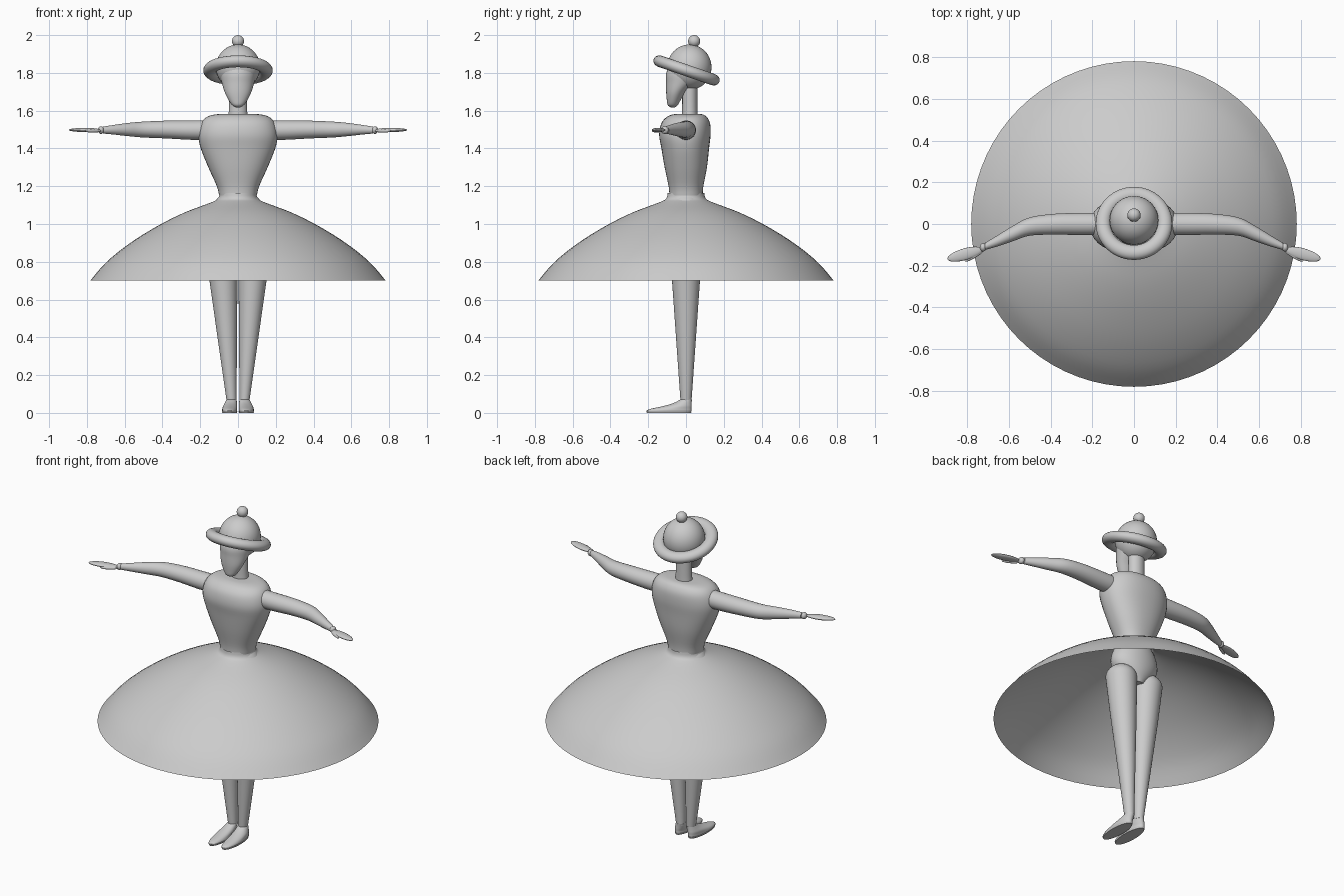
import bpy, bmesh, math
from mathutils import Matrix, Vector

if "Cube" in bpy.data.objects:
    bpy.data.objects.remove(bpy.data.objects["Cube"])


def finish(name, bm, mirror=False):
    bmesh.ops.recalc_face_normals(bm, faces=bm.faces)
    me = bpy.data.meshes.new(name)
    bm.to_mesh(me)
    bm.free()
    ob = bpy.data.objects.new(name, me)
    bpy.context.collection.objects.link(ob)
    bpy.ops.object.select_all(action='DESELECT')
    ob.select_set(True)
    bpy.context.view_layer.objects.active = ob
    bpy.ops.object.shade_smooth_by_angle(angle=math.radians(40))
    if mirror:
        mod = ob.modifiers.new("mirror", 'MIRROR')
        mod.use_mirror_merge = False
    return ob


def smooth(st, steps):
    """Catmull-Rom interpolation between stations."""
    out = []
    for i in range(len(st) - 1):
        p0, p1, p2, p3 = (Vector(st[max(0, min(len(st) - 1, i + k))]) for k in (-1, 0, 1, 2))
        for s in range(steps):
            t = s / steps
            out.append(0.5 * (2 * p1 + (p2 - p0) * t + (2 * p0 - 5 * p1 + 4 * p2 - p3) * t * t
                              + (3 * p1 - p0 - 3 * p2 + p3) * t ** 3))
    return out + [Vector(st[-1])]


def loft(name, stations, steps=4, sides=40, power=2.0, along='Z', caps=True, mirror=False):
    """Rings of (position, centre a, centre b, radius a, radius b) along Z or X."""
    bm = bmesh.new()
    rings = []
    for w, ca, cb, ra, rb in smooth(stations, steps):
        ring = []
        for k in range(sides):
            c, s = math.cos(math.tau * k / sides), math.sin(math.tau * k / sides)
            a = ca + ra * math.copysign(abs(c) ** (2 / power), c)
            b = cb + rb * math.copysign(abs(s) ** (2 / power), s)
            ring.append(bm.verts.new((a, b, w) if along == 'Z' else (w, a, b)))
        rings.append(ring)
    for r, q in zip(rings, rings[1:]):
        for k in range(sides):
            j = (k + 1) % sides
            bm.faces.new((r[k], r[j], q[j], q[k]))
    if caps:
        bm.faces.new(rings[0])
        bm.faces.new(rings[-1])
    return finish(name, bm, mirror)


def ellipsoid(name, loc, scale, rot_z=0.0, mirror=False):
    bm = bmesh.new()
    mat = (Matrix.Translation(loc) @ Matrix.Rotation(rot_z, 4, 'Z')
           @ Matrix.Diagonal((*scale, 1)))
    bmesh.ops.create_uvsphere(bm, u_segments=40, v_segments=24, radius=1, matrix=mat)
    return finish(name, bm, mirror)


# bodice
loft("bodice", [(1.15, 0, 0, .100, .088), (1.20, 0, 0, .112, .092), (1.30, 0, -.001, .157, .112),
                (1.40, 0, -.004, .197, .126), (1.47, 0, -.006, .210, .136),
                (1.53, 0, -.002, .197, .130), (1.565, 0, .004, .168, .108),
                (1.58, 0, .010, .120, .080), (1.583, 0, .015, .06, .05)], power=2.25)

# wide flared skirt, open underneath
loft("skirt", [(z, 0, 0, r, r) for z, r in
               [(1.165, .097), (1.135, .105), (1.115, .140), (1.06, .285), (.99, .425),
                (.90, .570), (.80, .695), (.70, .782)]], sides=72, caps=False)

# pelvis beneath the skirt
loft("pelvis", [(1.15, 0, 0, .095, .085), (1.10, 0, 0, .135, .095), (1.03, 0, 0, .148, .098),
                (.97, 0, 0, .115, .088), (.91, 0, 0, .045, .06)])

# tapered legs with rounded hips
leg = [(.06, .034, 0, .026, .029), (.70, .077, 0, .074, .074), (.93, .092, 0, .088, .088)]
for i in range(1, 9):
    a = math.radians(i * 10.8)
    leg.append((.93 + .075 * math.sin(a), .092, 0, .088 * math.cos(a), .088 * math.cos(a)))
loft("leg", leg, steps=1, sides=32, mirror=True)

# pointed shoes
loft("shoe", [(.004, .044, -.090, .036, .115), (.012, .044, -.090, .040, .119),
              (.022, .044, -.078, .039, .107), (.036, .042, -.045, .037, .075),
              (.052, .038, -.018, .032, .048), (.070, .034, 0, .027, .031)],
     steps=3, sides=32, mirror=True)
loft("sole", [(0, .044, -.090, .039, .117), (.008, .044, -.090, .041, .120)], steps=1, mirror=True)

# arms, bent slightly forward at the elbow
loft("arm", [(.15, 0, 1.497, .052, .052), (.25, 0, 1.497, .053, .051), (.38, -.001, 1.50, .050, .047),
             (.50, -.012, 1.50, .044, .042), (.58, -.045, 1.50, .037, .035),
             (.66, -.083, 1.499, .026, .025), (.715, -.107, 1.497, .017, .018)],
     sides=32, along='X', mirror=True)
ellipsoid("wrist", (.725, -.112, 1.497), (.016, .02, .02), mirror=True)
ellipsoid("hand", (.812, -.145, 1.498), (.087, .028, .011), math.radians(-16), True)
ellipsoid("thumb", (.768, -.155, 1.493), (.05, .009, .009), math.radians(-30), True)

# neck and head
loft("neck", [(1.56, 0, .020, .052, .042), (1.62, 0, .020, .048, .040), (1.80, 0, .020, .048, .040)])
loft("head", [(1.618, 0, -.070, .012, .012), (1.630, 0, -.070, .032, .027),
              (1.66, 0, -.064, .052, .038), (1.70, 0, -.052, .071, .053),
              (1.75, 0, -.026, .086, .079), (1.80, 0, -.006, .094, .098), (1.86, 0, .005, .080, .085)])

# tilted hat: rolled brim, dome and bobble
tilt = Matrix.Translation((0, .003, 1.813)) @ Matrix.Rotation(math.radians(-19), 4, 'X')
bpy.ops.mesh.primitive_torus_add(major_segments=56, minor_segments=20,
                                 major_radius=.148, minor_radius=.036)
brim = bpy.context.object
brim.name = "hat_brim"
brim.matrix_world = tilt @ Matrix.Diagonal((1, 1, .85, 1))
bpy.ops.object.shade_smooth_by_angle(angle=math.radians(40))
ellipsoid("hat_dome", (0, .018, 1.83), (.117, .117, .12))
ellipsoid("hat_bobble", (0, .043, 1.968), (.032, .032, .032))
